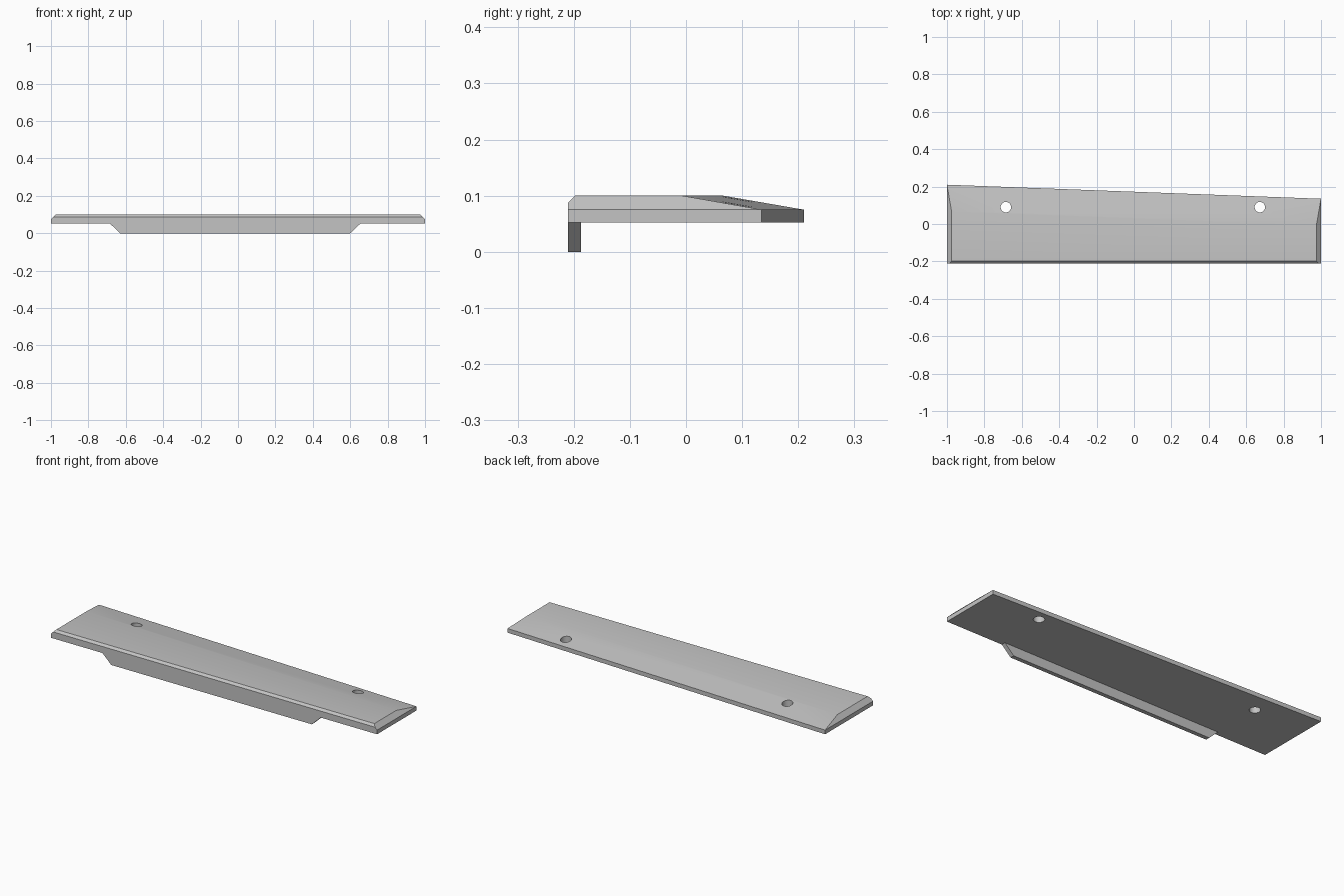
import bpy, bmesh, math
from mathutils import Vector

if "Cube" in bpy.data.objects:
    bpy.data.objects.remove(bpy.data.objects["Cube"], do_unlink=True)

BASE, TOP, SHOULDER = 0.052, 0.1, 0.075
FRONT = -0.21
BACK_LEFT, BACK_RIGHT = 0.135, 0.21   # back edge runs at a slight angle

grey = bpy.data.materials.new("plain grey")
grey.use_nodes = True
colour = (0.55, 0.55, 0.55, 1)
grey.diffuse_color = colour
grey.node_tree.nodes["Principled BSDF"].inputs["Base Color"].default_value = colour


def prism(outline, direction):
    """Extrude a flat outline along a direction into a closed solid."""
    bm = bmesh.new()
    face = bm.faces.new([bm.verts.new(p) for p in outline])
    extruded = bmesh.ops.extrude_face_region(bm, geom=[face])["geom"]
    moved = [g for g in extruded if isinstance(g, bmesh.types.BMVert)]
    bmesh.ops.translate(bm, verts=moved, vec=direction)
    bmesh.ops.recalc_face_normals(bm, faces=bm.faces[:])
    return bm


def slice_off(bm, a, b, c):
    """Cut away everything above the plane through three points and cap it."""
    a, b, c = Vector(a), Vector(b), Vector(c)
    normal = (b - a).cross(c - a).normalized()
    if normal.z < 0:
        normal.negate()
    bmesh.ops.bisect_plane(bm, geom=bm.verts[:] + bm.edges[:] + bm.faces[:],
                           dist=1e-5, plane_co=a, plane_no=normal, clear_outer=True)
    bmesh.ops.holes_fill(bm, edges=bm.edges[:], sides=0)
    bmesh.ops.recalc_face_normals(bm, faces=bm.faces[:])


def finish(bm, name):
    mesh = bpy.data.meshes.new(name)
    bm.to_mesh(mesh)
    bm.free()
    obj = bpy.data.objects.new(name, mesh)
    bpy.context.collection.objects.link(obj)
    mesh.materials.append(grey)
    return obj


def activate(obj):
    bpy.ops.object.select_all(action='DESELECT')
    obj.select_set(True)
    bpy.context.view_layer.objects.active = obj


# Plate with a slanted back edge
plate_bm = prism([(-1, FRONT, BASE), (1, FRONT, BASE),
                  (1, BACK_LEFT, BASE), (-1, BACK_RIGHT, BASE)],
                 (0, 0, TOP - BASE))
# Back slope, end chamfers and front chamfer
slice_off(plate_bm, (1, BACK_LEFT, SHOULDER), (-1, BACK_RIGHT, SHOULDER), (1, -0.008, TOP))
for side in (-1, 1):
    slice_off(plate_bm, (side, 0, SHOULDER), (side, 1, SHOULDER), (side * 0.975, 0, TOP))
slice_off(plate_bm, (0, FRONT, 0.088), (1, FRONT, 0.088), (0, FRONT + 0.012, TOP))
plate = finish(plate_bm, "plate")

# Two screw holes through the plate
for x in (-0.685, 0.673):
    bpy.ops.mesh.primitive_cylinder_add(vertices=32, radius=0.028, depth=0.4,
                                        location=(x, 0.09, 0.08))
    cutter = bpy.context.object
    cutter.name = "hole_cutter"
    cutter.hide_render = True
    cutter.data.materials.append(grey)
    hole = plate.modifiers.new("screw_hole", 'BOOLEAN')
    hole.operation, hole.solver, hole.object = 'DIFFERENCE', 'EXACT', cutter
    activate(plate)
    bpy.ops.object.modifier_apply(modifier=hole.name)
    bpy.data.objects.remove(cutter, do_unlink=True)

activate(plate)
bpy.ops.object.shade_smooth_by_angle(angle=math.radians(30))

# Tapered lip hanging flush below the front edge
finish(prism([(-0.685, FRONT, BASE), (-0.63, FRONT, 0),
              (0.6, FRONT, 0), (0.655, FRONT, BASE)], (0, 0.023, 0)), "front_lip")
